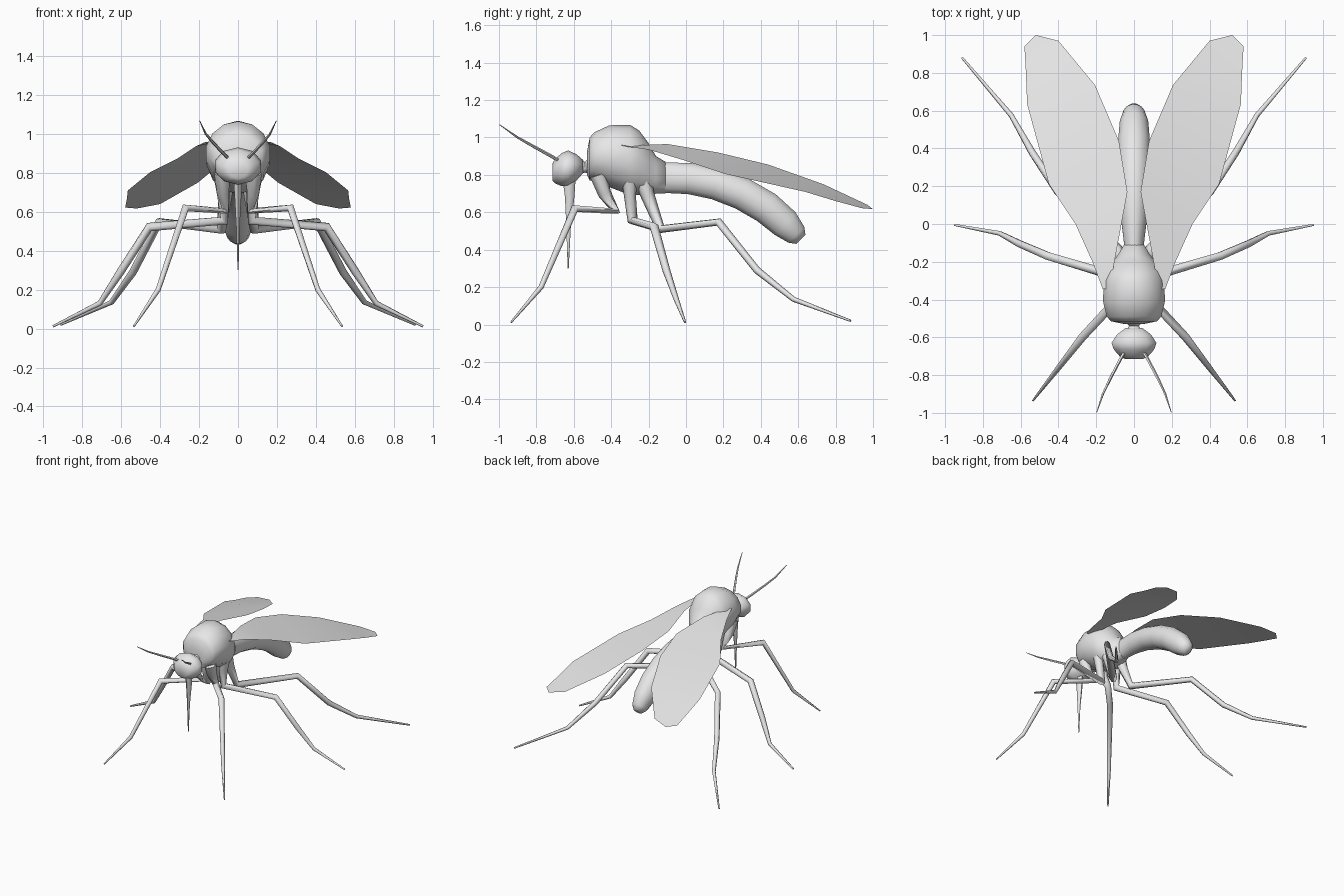
import bpy, bmesh, math
from mathutils import Vector

grey = bpy.data.materials.new("plain grey")
grey.diffuse_color = (0.8, 0.8, 0.8, 1)


def finish(name, bm, angle):
    me = bpy.data.meshes.new(name)
    bm.to_mesh(me)
    bm.free()
    me.materials.append(grey)
    ob = bpy.data.objects.new(name, me)
    bpy.context.collection.objects.link(ob)
    bpy.ops.object.select_all(action='DESELECT')
    ob.select_set(True)
    bpy.context.view_layer.objects.active = ob
    bpy.ops.object.shade_smooth_by_angle(angle=math.radians(angle))
    return ob


def loft(name, rings, sides, upright=False, angle=60):
    """Rings are (x, y, z, half width, half height) along a path."""
    bm = bmesh.new()
    pts = [Vector(r[:3]) for r in rings]
    loops = []
    u_prev = None
    for i, r in enumerate(rings):
        a = (pts[i] - pts[i - 1]).normalized() if i else Vector()
        b = (pts[i + 1] - pts[i]).normalized() if i + 1 < len(pts) else Vector()
        t = Vector((0, 1, 0)) if upright else (a + b).normalized()
        if u_prev is None:
            u = t.cross(Vector((0, 0, 1)))
            if u.length < 0.2:
                u = Vector((1, 0, 0))
        else:
            u = u_prev
        u = (u - t * u.dot(t)).normalized()
        u_prev = u
        v = u.cross(t)
        loops.append([bm.verts.new(pts[i] + u * r[3] * math.cos(k) + v * r[4] * math.sin(k))
                      for k in (math.tau * (j + 0.5) / sides for j in range(sides))])
    for p, q in zip(loops, loops[1:]):
        for j in range(sides):
            k = (j + 1) % sides
            bm.faces.new((p[j], p[k], q[k], q[j]))
    bm.faces.new(loops[0][::-1])
    bm.faces.new(loops[-1])
    bmesh.ops.recalc_face_normals(bm, faces=bm.faces)
    return finish(name, bm, angle)


def limb(name, path, sides):
    """Mirrored pair of tubes from (x, y, z, radius) points."""
    for side, s in (("right", 1), ("left", -1)):
        loft(f"{name}_{side}", [(s * x, y, z, r, r) for x, y, z, r in path], sides, angle=70)


# Body
loft("thorax", [(0, -.53, .86, .05, .06), (0, -.515, .885, .125, .115), (0, -.49, .90, .148, .128),
                (0, -.41, .90, .168, .165), (0, -.30, .88, .165, .188), (0, -.25, .865, .15, .172),
                (0, -.20, .83, .115, .14), (0, -.16, .80, .085, .10), (0, -.11, .785, .055, .085)],
     14, upright=True)
loft("abdomen", [(0, -.20, .79, .055, .085), (0, -.10, .785, .055, .085), (0, .02, .78, .07, .086),
                 (0, .16, .752, .08, .088), (0, .30, .70, .087, .09), (0, .43, .625, .087, .09),
                 (0, .53, .54, .078, .085), (0, .59, .48, .058, .062), (0, .615, .455, .03, .035)], 12)
loft("neck", [(0, -.57, .85, .045, .045), (0, -.54, .84, .028, .028), (0, -.50, .86, .06, .06)],
     10, upright=True)
loft("head", [(0, -.715, .815, .05, .045), (0, -.70, .82, .08, .065), (0, -.665, .828, .112, .088),
              (0, -.63, .835, .125, .096), (0, -.585, .84, .095, .07), (0, -.55, .845, .045, .035)],
     10, upright=True)

# Mouth parts
loft("proboscis", [(0, -.625, .78, .028, .035), (0, -.622, .68, .02, .025),
                   (0, -.628, .52, .01, .012), (0, -.63, .30, .003, .003)], 6)

# Antennae
limb("antenna", [(.04, -.66, .865, .009), (.075, -.72, .90, .009), (.127, -.82, .955, .008),
                 (.165, -.90, 1.0, .006), (.197, -.996, 1.068, .002)], 5)

# Legs: body joint, bend, knee, ankle, foot
limb("front_leg", [(.08, -.47, .80, .045), (.075, -.435, .70, .036), (.065, -.375, .605, .024),
                   (.27, -.595, .62, .022), (.41, -.775, .20, .014), (.535, -.935, .012, .005)], 6)
limb("middle_leg", [(.09, -.30, .80, .045), (.08, -.30, .69, .032), (.07, -.285, .555, .028),
                    (.455, -.17, .522, .024), (.605, -.105, .29, .021), (.71, -.05, .13, .014),
                    (.95, -.005, .012, .006)], 6)
limb("hind_leg", [(.06, -.24, .80, .05), (.065, -.205, .69, .038), (.085, -.135, .51, .028),
                  (.405, .175, .548, .022), (.54, .38, .29, .02), (.65, .575, .135, .014),
                  (.91, .88, .02, .006)], 6)

# Wings: thin single sheets, strips between inner and outer edges
inner = [(.13, -.345, .955), (.085, -.10, .965), (.035, .17, .92), (.08, .44, .855),
         (.206, .735, .75), (.40, .97, .64), (.52, 1.0, .617)]
outer = [(.165, -.345, .96), (.22, -.20, .935), (.31, 0, .875), (.45, .21, .805),
         (.566, .635, .71), (.572, .80, .66), (.58, .94, .622)]
for side, s in (("right", 1), ("left", -1)):
    bm = bmesh.new()
    a = [bm.verts.new((s * x, y, z)) for x, y, z in inner]
    b = [bm.verts.new((s * x, y, z)) for x, y, z in outer]
    for i in range(len(a) - 1):
        f = bm.faces.new((a[i], b[i], b[i + 1], a[i + 1]))
        f.normal_update()
        if f.normal.z < 0:
            f.normal_flip()
    finish(f"wing_{side}", bm, 60)
